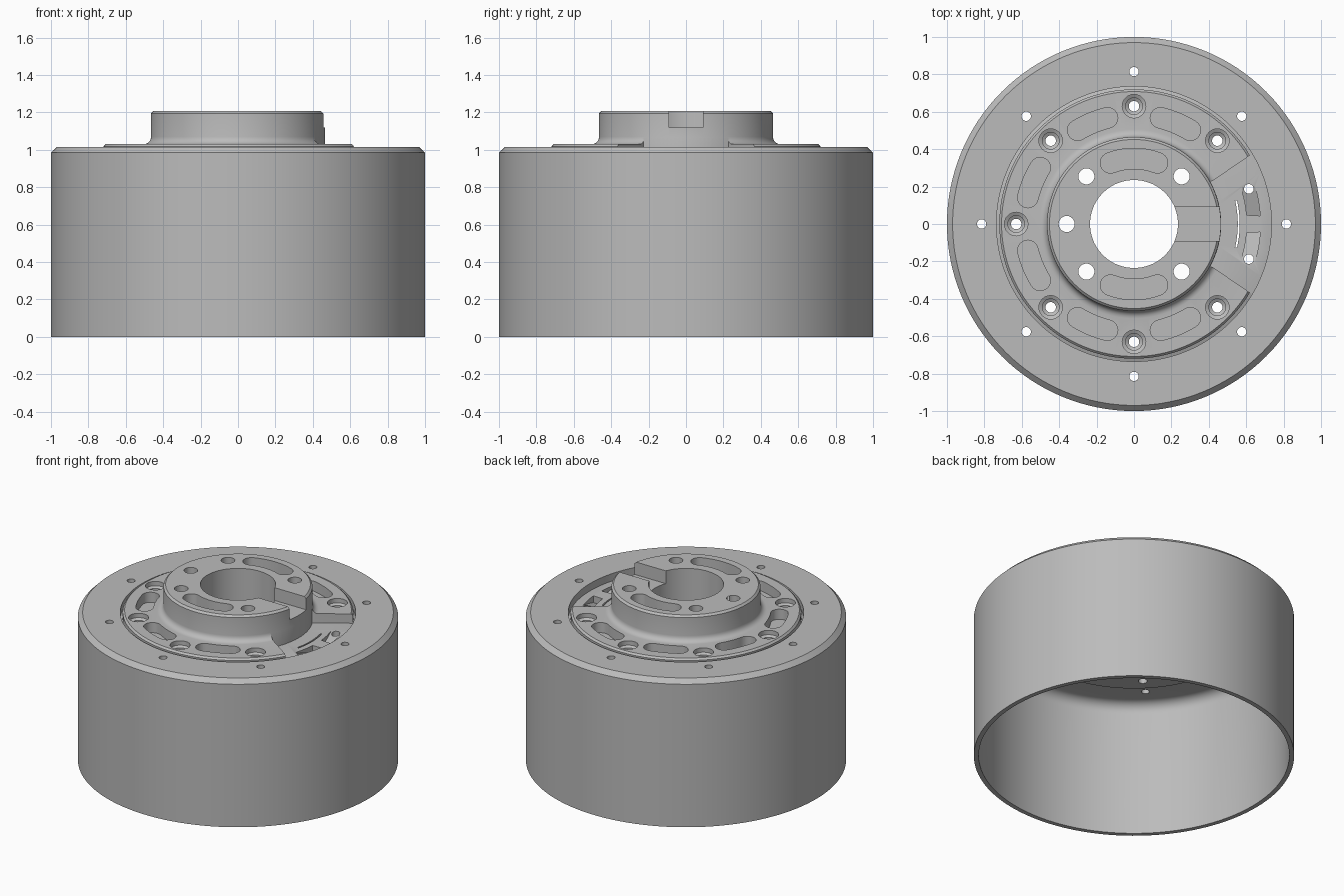
import bpy, bmesh
from math import sin, cos, pi, radians, hypot

SEG = 128
if "Cube" in bpy.data.objects:
    bpy.data.objects.remove(bpy.data.objects["Cube"], do_unlink=True)

metal = bpy.data.materials.new("grey metal")
metal.use_nodes = True
GREY = (0.5, 0.5, 0.5, 1)
metal.diffuse_color = GREY
metal.node_tree.nodes["Principled BSDF"].inputs["Base Color"].default_value = GREY


def finish(name, bm):
    bmesh.ops.recalc_face_normals(bm, faces=bm.faces)
    mesh = bpy.data.meshes.new(name)
    bm.to_mesh(mesh)
    bm.free()
    mesh.materials.append(metal)
    obj = bpy.data.objects.new(name, mesh)
    bpy.context.collection.objects.link(obj)
    return obj


def ring(name, profile):
    """Revolve a closed (radius, z) profile around z."""
    bm = bmesh.new()
    loops = [[bm.verts.new((r * cos(2 * pi * i / SEG), r * sin(2 * pi * i / SEG), z))
              for r, z in profile] for i in range(SEG)]
    n = len(profile)
    for i in range(SEG):
        a, b = loops[i], loops[(i + 1) % SEG]
        for k in range(n):
            m = (k + 1) % n
            bm.faces.new((a[k], b[k], b[m], a[m]))
    return finish(name, bm)


def prism(bm, outline, low, high):
    """Extrude an outline; low may be a function of y for a sloping floor."""
    floor = low if callable(low) else lambda y: low
    bottom = [bm.verts.new((x, y, floor(y))) for x, y in outline]
    top = [bm.verts.new((x, y, high)) for x, y in outline]
    bm.faces.new(bottom[::-1])
    bm.faces.new(top)
    n = len(outline)
    for i in range(n):
        j = (i + 1) % n
        bm.faces.new((bottom[i], bottom[j], top[j], top[i]))


def polar(r, deg):
    return r * cos(radians(deg)), r * sin(radians(deg))


def arc(r, start, end, steps=12):
    return [polar(r, start + (end - start) * i / steps) for i in range(steps + 1)]


def slot(r, half, start, end, cap=True):
    """Curved slot outline, with round ends if cap is set."""
    def tip(at, turn):
        cx, cy = polar(r, at)
        return [(cx + x, cy + y) for x, y in arc(half, turn, turn + 180, 12)[1:-1]]
    pts = arc(r + half, start, end)
    pts += tip(end, end) if cap else []
    pts += arc(r - half, end, start)
    pts += tip(start, start + 180) if cap else []
    return pts


def bore(bm, x, y, steps, n=24):
    """Round hole from (radius, z) steps listed bottom to top."""
    rows = [[bm.verts.new((x + r * cos(2 * pi * i / n), y + r * sin(2 * pi * i / n), z))
             for i in range(n)] for r, z in steps]
    bm.faces.new(rows[0][::-1])
    bm.faces.new(rows[-1])
    for a, b in zip(rows, rows[1:]):
        for i in range(n):
            j = (i + 1) % n
            bm.faces.new((a[i], a[j], b[j], b[i]))


def cut(target, bm):
    cutter = finish("cutter", bm)
    cutter.hide_render = True
    mod = target.modifiers.new("cut", "BOOLEAN")
    mod.operation, mod.solver, mod.object = "DIFFERENCE", "EXACT", cutter
    bpy.context.view_layer.update()
    graph = bpy.context.evaluated_depsgraph_get()
    mesh = bpy.data.meshes.new_from_object(target.evaluated_get(graph))
    target.modifiers.clear()
    target.data = mesh
    bpy.data.objects.remove(cutter, do_unlink=True)


# Drum: open below, rounded inside the top corner, chamfered outside
fillet = [(0.9 + 0.07 * cos(t * pi / 12), 0.86 + 0.07 * sin(t * pi / 12)) for t in range(7)]
drum = ring("drum", [(1, 0), (1, 0.985), (0.97, 1.015), (0.735, 1.015), (0.735, 0.93)]
            + fillet[::-1] + [(0.97, 0)])
holes = bmesh.new()
for k in range(8):
    bore(holes, *polar(0.815, 45 * k), [(0.025, 0.8), (0.025, 1.1)])
cut(drum, holes)

# Hub: stepped flange with a filleted raised collar and central bore
foot = [(0.505 - 0.04 * sin(t * pi / 10), 1.07 - 0.04 * cos(t * pi / 10)) for t in range(6)]
hub = ring("hub", [(0.235, 0.9), (0.72, 0.9), (0.745, 0.94), (0.745, 0.96), (0.72, 0.97),
                   (0.72, 1.018), (0.708, 1.03)] + foot
           + [(0.465, 1.195), (0.452, 1.208), (0.235, 1.208)])

# Countersunk bolt holes, collar holes and blind pockets
holes = bmesh.new()
for k in range(1, 8):
    bore(holes, *polar(0.63, 45 * k),
         [(0.028, 0.8), (0.028, 0.95), (0.045, 0.96), (0.045, 0.99), (0.063, 1.0), (0.063, 1.1)])
for angle in (45, 135, 180, 225, 315):
    bore(holes, *polar(0.36, angle), [(0.043, 0.8), (0.043, 1.3)])
for k in range(6):
    mid = 67.5 + 45 * k
    prism(holes, slot(0.585, 0.055, mid - 8.5, mid + 8.5), 0.96, 1.1)
for mid in (90, 270):
    prism(holes, slot(0.35, 0.055, mid - 21, mid + 21), 1.13, 1.3)
cut(hub, holes)

# Side recess in the flange and keyway in the collar
recess = bmesh.new()
prism(recess, arc(0.466, -29, 29, 24) + [(0.42, 0.23), (0.8, 0.49), (0.8, -0.49), (0.42, -0.23)],
      0.965, 1.1)
cut(hub, recess)
keyway = bmesh.new()
prism(keyway, [(0.1, -0.09), (0.6, -0.09), (0.6, 0.09), (0.1, 0.09)], 1.12, 1.3)
cut(hub, keyway)

# Ramped slots in the recess, thin slit and sensor holes
ramps = bmesh.new()
for start, end in ((4.5, 17), (-17, -4.5)):
    pts = slot(0.64, 0.036, start, end)
    pts = [p for p in pts if abs(p[1]) > 0.042]
    prism(ramps, pts, lambda y: 0.895 + 0.3 * abs(y) + 0.01, 1.05)
prism(ramps, slot(0.56, 0.005, -13, 13, False), 0.8, 1.05)
cut(hub, ramps)
holes = bmesh.new()
for angle in (17, -17):
    bore(holes, *polar(0.642, angle), [(0.026, 0.8), (0.026, 1.05)])
cut(hub, holes)

# Smooth round walls, keep machined edges crisp
for obj in (drum, hub):
    bpy.ops.object.select_all(action="DESELECT")
    obj.select_set(True)
    bpy.context.view_layer.objects.active = obj
    bpy.ops.object.shade_smooth_by_angle(angle=radians(30))
